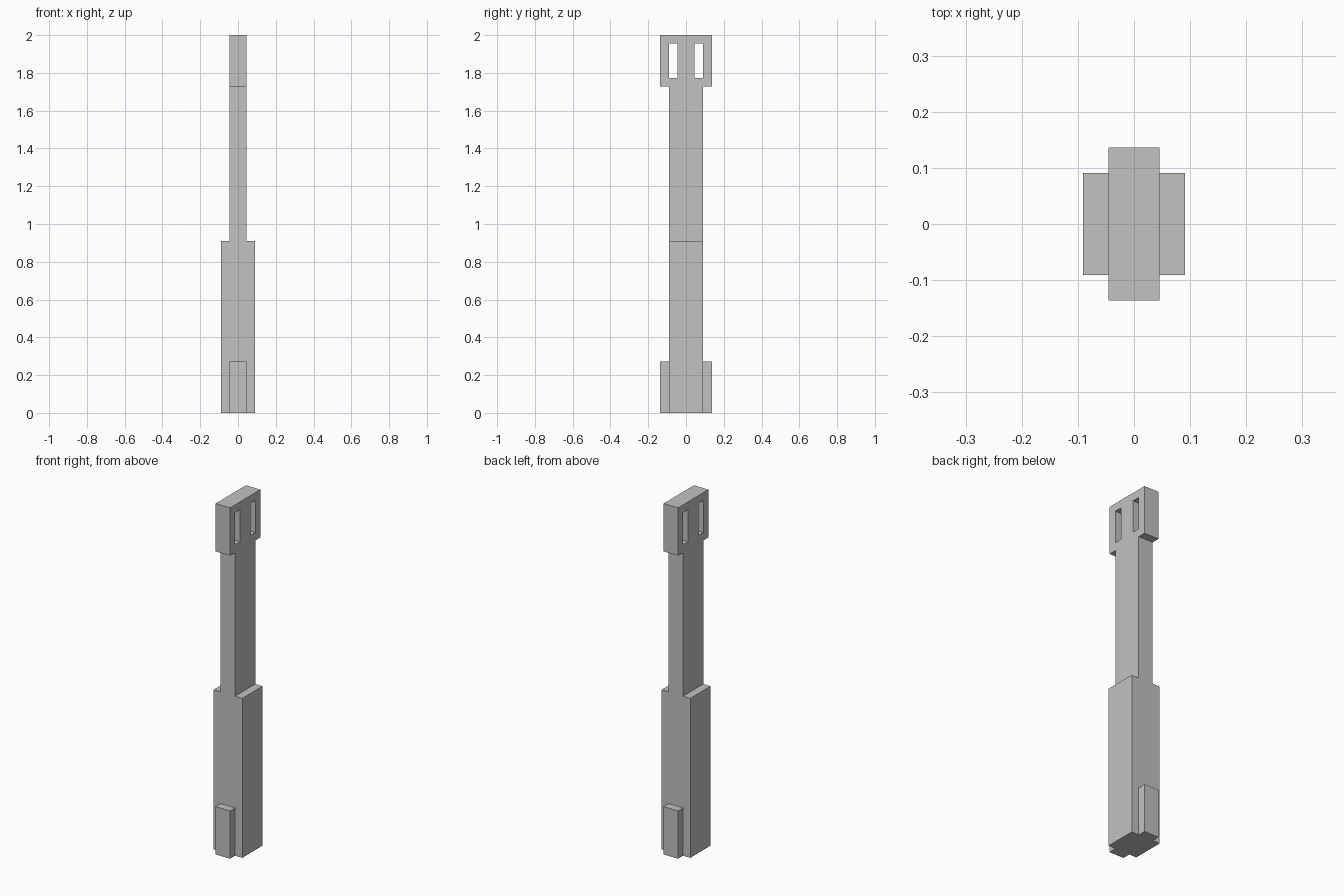
import bpy
import bmesh

cube = bpy.data.objects.get("Cube")
if cube:
    bpy.data.objects.remove(cube, do_unlink=True)

U = 2 / 22  # the whole model sits on a 22-unit-high grid

grey = bpy.data.materials.new("plain_grey")
grey.use_nodes = True
colour = (0.54, 0.54, 0.54, 1)
grey.diffuse_color = colour
grey.node_tree.nodes["Principled BSDF"].inputs["Base Color"].default_value = colour


def add_object(name, bm):
    bmesh.ops.recalc_face_normals(bm, faces=bm.faces)
    mesh = bpy.data.meshes.new(name)
    bm.to_mesh(mesh)
    bm.free()
    mesh.materials.append(grey)
    obj = bpy.data.objects.new(name, mesh)
    bpy.context.collection.objects.link(obj)
    return obj


def prism(name, outline, low, high, axis):
    """Extrude a flat outline: axis 'z' takes (x, y), axis 'x' takes (y, z)."""
    bm = bmesh.new()

    def place(a, b, c):
        return (a * U, b * U, c * U) if axis == "z" else (c * U, a * U, b * U)

    face = bm.faces.new([bm.verts.new(place(a, b, low)) for a, b in outline])
    result = bmesh.ops.extrude_face_region(bm, geom=[face])
    verts = [v for v in result["geom"] if isinstance(v, bmesh.types.BMVert)]
    shift = (0, 0, (high - low) * U) if axis == "z" else ((high - low) * U, 0, 0)
    bmesh.ops.translate(bm, verts=verts, vec=shift)
    return add_object(name, bm)


def rectangle(a0, a1, b0, b1):
    return [(a0, b0), (a1, b0), (a1, b1), (a0, b1)]


# Square handle
prism("handle", rectangle(-1, 1, -1, 1), 0, 10, "z")

# Raised ribs at the foot, front and back
for name, side in (("front_rib", -1), ("back_rib", 1)):
    y0, y1 = sorted((side, side * 1.5))
    prism(name, rectangle(-0.5, 0.5, y0, y1), 0, 3, "z")

# Thin shaft with its wider head, as one side profile
half = [(1, 10), (1, 19), (1.5, 19), (1.5, 22)]
profile = half + [(-y, z) for y, z in reversed(half)]
blade = prism("shaft_and_head", profile, -0.5, 0.5, "x")

# Two upright slots cut through the head
for name, side in (("front_slot_cutter", -1), ("back_slot_cutter", 1)):
    y0, y1 = sorted((side * 0.5, side))
    cutter = prism(name, rectangle(y0, y1, 19.5, 21.5), -1, 1, "x")
    cutter.hide_render = True
    cutter.hide_viewport = True
    cutter.display_type = "WIRE"
    cut = blade.modifiers.new(name, "BOOLEAN")
    cut.operation = "DIFFERENCE"
    cut.solver = "EXACT"
    cut.object = cutter
